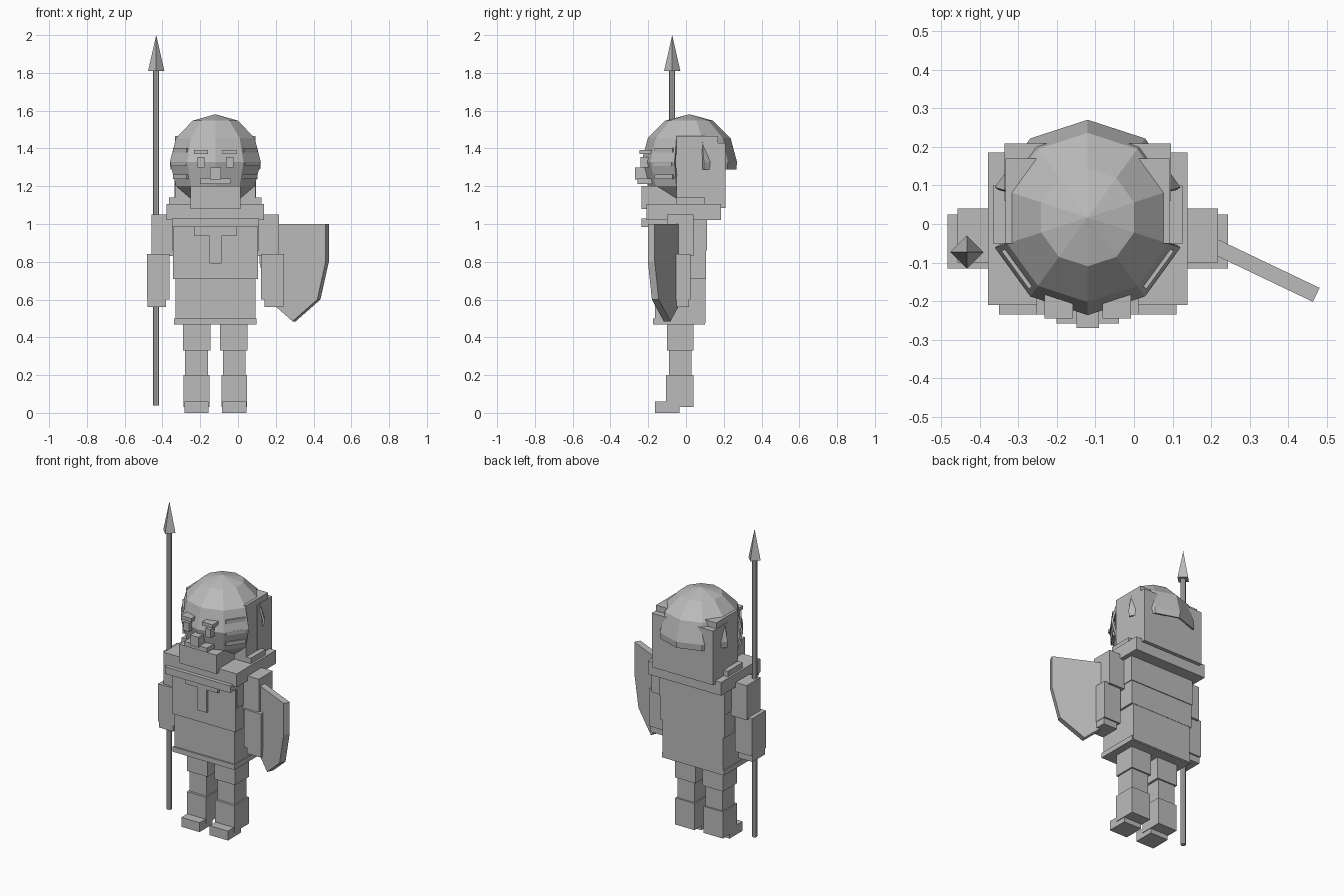
import bpy, bmesh, math
from mathutils import Vector

if "Cube" in bpy.data.objects:
    bpy.data.objects.remove(bpy.data.objects["Cube"])

CX = -0.12  # centre line of the body
grey = bpy.data.materials.new("plain grey")
grey.diffuse_color = (0.5, 0.5, 0.5, 1)
grey.use_nodes = True
grey.node_tree.nodes["Principled BSDF"].inputs["Base Color"].default_value = grey.diffuse_color


def finish(name, bm):
    bmesh.ops.recalc_face_normals(bm, faces=bm.faces)
    me = bpy.data.meshes.new(name)
    bm.to_mesh(me)
    bm.free()
    me.materials.append(grey)
    ob = bpy.data.objects.new(name, me)
    bpy.context.collection.objects.link(ob)
    return ob


def box(name, x, y, z):
    """Block from (min, max) pairs."""
    bm = bmesh.new()
    bmesh.ops.create_cube(bm, size=1)
    for v in bm.verts:
        v.co = Vector([(a + b) / 2 + c * (b - a) for (a, b), c in zip((x, y, z), v.co)])
    return finish(name, bm)


def mid(name, half, y, z):
    """Block centred on the body."""
    return box(name, (CX - half, CX + half), y, z)


def pair(name, inner, outer, y, z):
    """Mirrored blocks on both sides of the body."""
    for s, side in ((-1, "left"), (1, "right")):
        box(side + "_" + name, sorted((CX + s * inner, CX + s * outer)), y, z)


def cone(name, x, y, z, r1, r2, sides):
    bm = bmesh.new()
    bmesh.ops.create_cone(bm, cap_ends=True, segments=sides, radius1=r1, radius2=r2, depth=z[1] - z[0])
    bmesh.ops.translate(bm, verts=bm.verts, vec=(x, y, (z[0] + z[1]) / 2))
    return finish(name, bm)


# legs
pair("thigh", 0.025, 0.17, (-0.10, 0.04), (0.33, 0.48))
pair("shin", 0.04, 0.16, (-0.09, 0.03), (0.19, 0.335))
pair("boot", 0.032, 0.168, (-0.105, 0.04), (0.03, 0.2))
pair("foot", 0.036, 0.164, (-0.165, -0.035), (0, 0.06))

# tunic
mid("tunic_skirt", 0.212, (-0.165, 0.103), (0.475, 0.715))
mid("skirt_hem", 0.218, (-0.175, 0.10), (0.468, 0.50))
mid("chest", 0.225, (-0.175, 0.105), (0.71, 1.03))
mid("upper_back", 0.23, (-0.165, 0.11), (0.86, 1.02))
mid("collar", 0.258, (-0.21, 0.185), (1.02, 1.105))
mid("collar_front", 0.23, (-0.235, -0.12), (0.985, 1.03))
mid("neck_flap", 0.113, (-0.195, -0.16), (0.937, 0.99))
mid("neck_strip", 0.032, (-0.192, -0.16), (0.79, 0.94))

# arms
pair("upper_arm", 0.225, 0.337, (-0.10, 0.04), (0.83, 1.05))
pair("forearm", 0.243, 0.363, (-0.115, 0.025), (0.60, 0.84))
pair("hand", 0.26, 0.36, (-0.11, 0.015), (0.56, 0.65))

# head and hair blocks
mid("head_block", 0.213, (-0.05, 0.17), (1.10, 1.467))
mid("back_hair", 0.216, (0.06, 0.208), (1.085, 1.43))
mid("neck_guard", 0.245, (-0.05, 0.10), (1.10, 1.14))
mid("beard", 0.132, (-0.235, -0.05), (1.08, 1.20))

# rounded helmet and face: whole crown, open sides, short rear, full front
R, CY, CZ, N = 0.253, 0.017, 1.328, 10
bm = bmesh.new()


def ball(ring, seg):
    a, t = math.radians(18 + 36 * seg), math.radians(ring)
    return (CX + R * math.sin(t) * math.cos(a), CY + R * math.sin(t) * math.sin(a),
            CZ + R * math.cos(t))


for s in range(N):
    front, rear = 5 <= s <= 8, 0 <= s <= 3
    rings = [0, 30, 60]
    if front:
        rings += [90, 120, 150, 180]
    elif rear:
        rings += [90, 99]
    for a, b in zip(rings, rings[1:]):
        pts = [ball(a, s), ball(b, s), ball(b, s + 1), ball(a, s + 1)]
        if a == 0:
            pts = pts[:3]
        elif b == 180:
            pts = [pts[0], pts[1], pts[3]]
        bm.faces.new([bm.verts.new(p) for p in pts])
bmesh.ops.remove_doubles(bm, verts=bm.verts, dist=0.0005)
helmet = finish("helmet_and_face", bm)
shell = helmet.modifiers.new("thickness", "SOLIDIFY")
shell.thickness = 0.012
shell.offset = -1

# ridges along the cheeks
for side in (-1, 1):
    for i, z in enumerate((1.25, 1.32, 1.39)):
        ob = box("cheek_ridge", (-0.06, 0.06), (-0.012, 0.012), (-0.012, 0.012))
        ang = math.radians(-36)
        r = 0.228 - 0.008 * abs(i - 1)
        ob.location = (CX + side * r * math.cos(ang), CY + r * math.sin(ang), z)
        ob.rotation_euler[2] = side * math.radians(54)

# face details
pair("brow", 0.038, 0.112, (-0.245, -0.17), (1.37, 1.392))
pair("eye", 0.057, 0.095, (-0.24, -0.17), (1.30, 1.355))
mid("nose", 0.029, (-0.27, -0.20), (1.235, 1.30))
mid("moustache", 0.081, (-0.258, -0.18), (1.212, 1.24))

# spear
cone("spear_shaft", -0.433, -0.073, (0.04, 1.82), 0.016, 0.016, 8)
cone("spear_head", -0.433, -0.073, (1.81, 2.0), 0.043, 0, 4)

# shield: mirrored outline, given thickness and turned outward
half = [(0.194, 1.0), (0.194, 0.80), (0.145, 0.60)]
outline = half + [(0, 0.485)] + [(-x, z) for x, z in reversed(half)]
bm = bmesh.new()
face = bm.faces.new([bm.verts.new((x, -0.02, z)) for x, z in outline])
ext = bmesh.ops.extrude_face_region(bm, geom=[face])["geom"]
bmesh.ops.translate(bm, verts=[g for g in ext if isinstance(g, bmesh.types.BMVert)], vec=(0, 0.04, 0))
shield = finish("shield", bm)
shield.location = (0.297, -0.10, 0)
shield.rotation_euler[2] = math.radians(-25.5)
